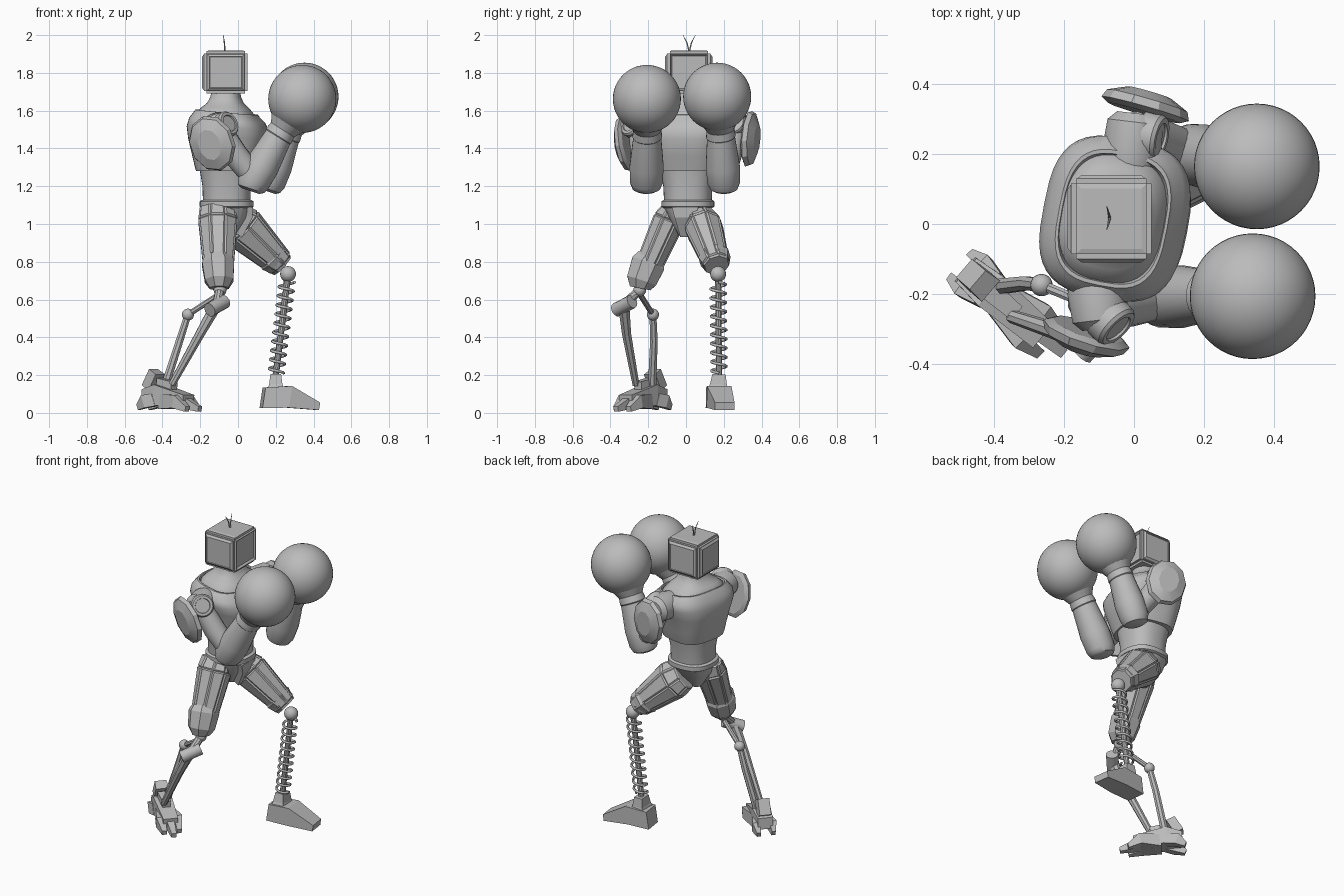
import bpy, bmesh, math
from mathutils import Vector, Matrix

if "Cube" in bpy.data.objects:
    bpy.data.objects.remove(bpy.data.objects["Cube"], do_unlink=True)

grey = bpy.data.materials.new("plain grey")
grey.use_nodes = True
grey.diffuse_color = (0.5, 0.5, 0.5, 1)
grey.node_tree.nodes["Principled BSDF"].inputs["Base Color"].default_value = grey.diffuse_color


def finish(name, bm, smooth=35):
    """Turn a bmesh into a shaded object."""
    bmesh.ops.recalc_face_normals(bm, faces=bm.faces[:])
    mesh = bpy.data.meshes.new(name)
    bm.to_mesh(mesh)
    bm.free()
    ob = bpy.data.objects.new(name, mesh)
    bpy.context.collection.objects.link(ob)
    mesh.materials.append(grey)
    if smooth:
        bpy.ops.object.select_all(action='DESELECT')
        ob.select_set(True)
        bpy.context.view_layer.objects.active = ob
        bpy.ops.object.shade_smooth_by_angle(angle=math.radians(smooth))
    return ob


def skin(rings):
    """Bridge equal rings of points and cap both ends."""
    bm = bmesh.new()
    loops = [[bm.verts.new(p) for p in ring] for ring in rings]
    n = len(loops[0])
    for a, b in zip(loops, loops[1:]):
        for i in range(n):
            bm.faces.new((a[i], a[(i + 1) % n], b[(i + 1) % n], b[i]))
    bm.faces.new(loops[0])
    bm.faces.new(loops[-1])
    bmesh.ops.recalc_face_normals(bm, faces=bm.faces[:])
    return bm


def tube(name, points, radii, n=16, up=(1, 0, 0), straight=False, panels=0, smooth=35):
    """Loft a polygon section along a path; radii are numbers or (side, up) pairs."""
    pts = [Vector(p) for p in points]
    rings = []
    for i, p in enumerate(pts):
        a, b = (pts[0], pts[-1]) if straight else (pts[max(i - 1, 0)], pts[min(i + 1, len(pts) - 1)])
        t = (b - a).normalized()
        side = t.cross(Vector(up)).normalized()
        v = side.cross(t)
        r = radii[i] if isinstance(radii, list) else radii
        rs, ru = r if isinstance(r, tuple) else (r, r)
        k = 1 / math.cos(math.pi / n)
        angles = [math.tau * (j + 0.5) / n for j in range(n)]
        rings.append([p + side * rs * k * math.cos(w) + v * ru * k * math.sin(w) for w in angles])
    bm = skin(rings)
    if panels:
        quads = [f for f in bm.faces if len(f.verts) == 4]
        bmesh.ops.inset_individual(bm, faces=quads, thickness=panels, depth=panels * 0.8)
    return finish(name, bm, smooth)


def shell(name, rings, power=2.0, yaw=0.0, n=40):
    """Stack of rounded rings (z, cx, cy, rx, ry, forward slope)."""
    out = []
    turn = Matrix.Rotation(math.radians(yaw), 3, 'Z')
    for z, cx, cy, rx, ry, slope in rings:
        ring = []
        for j in range(n):
            c, s = math.cos(math.tau * j / n), math.sin(math.tau * j / n)
            x = math.copysign(abs(c) ** (2 / power), c) * rx
            y = math.copysign(abs(s) ** (2 / power), s) * ry
            ring.append(turn @ Vector((x, y, 0)) + Vector((cx, cy, z - slope * x)))
        out.append(ring)
    return finish(name, skin(out), 40)


def ball(name, centre, r, seg=32):
    bm = bmesh.new()
    bmesh.ops.create_uvsphere(bm, u_segments=seg, v_segments=seg // 2, radius=r,
                              matrix=Matrix.Translation(centre))
    return finish(name, bm, 60)


# Head: bevelled box with raised side panels and a recessed screen
bm = bmesh.new()
bmesh.ops.create_cube(bm, size=1, matrix=Matrix.Translation((-0.065, 0.015, 1.803))
                      @ Matrix.Diagonal((0.23, 0.23, 0.225, 1)))
bmesh.ops.bevel(bm, geom=bm.edges[:], offset=0.014, segments=2, affect='EDGES')
bm.normal_update()
big = [f for f in bm.faces if f.calc_area() > 0.02]
screen = [f for f in big if f.normal.x > 0.9]
sides = [f for f in big if abs(f.normal.y) > 0.9 or f.normal.x < -0.9]
bmesh.ops.inset_individual(bm, faces=sides, thickness=0.004, depth=0)
bmesh.ops.inset_individual(bm, faces=sides, thickness=0.018, depth=0.01)
bmesh.ops.inset_individual(bm, faces=sides, thickness=0.003, depth=-0.004)
bmesh.ops.inset_individual(bm, faces=screen, thickness=0.006, depth=0)
bmesh.ops.inset_individual(bm, faces=screen, thickness=0.012, depth=-0.012)
bmesh.ops.inset_individual(bm, faces=[f for f in big if f.normal.z > 0.9], thickness=0.02, depth=0.004)
finish("head", bm, 0)
for label, s in (("left", 1), ("right", -1)):
    tube(label + "_antenna", [(-0.07, 0.017, 1.91), (-0.072, 0.017 + s * 0.012, 1.96),
                              (-0.078, 0.017 + s * 0.033, 2.0)], [0.004, 0.003, 0.001], 6)

# Neck, chest with ridged collar, abdomen, belt and pelvis
shell("neck", [(1.72, -0.065, 0.015, 0.07, 0.08, 0), (1.67, -0.065, 0.015, 0.08, 0.09, 0),
               (1.64, -0.067, 0.015, 0.095, 0.11, 0), (1.615, -0.065, 0.015, 0.122, 0.145, 0.04),
               (1.585, -0.062, 0.015, 0.148, 0.18, 0.08), (1.55, -0.06, 0.015, 0.155, 0.19, 0.08)], 2.5, -11)
shell("chest", [(1.28, -0.06, 0.01, 0.135, 0.145, 0), (1.28, -0.06, 0.012, 0.155, 0.165, 0),
                (1.295, -0.06, 0.012, 0.16, 0.17, 0), (1.36, -0.055, 0.015, 0.18, 0.185, 0),
                (1.45, -0.05, 0.015, 0.206, 0.205, 0.0), (1.51, -0.055, 0.015, 0.207, 0.232, 0.04),
                (1.55, -0.058, 0.015, 0.19, 0.232, 0.07), (1.58, -0.06, 0.015, 0.165, 0.205, 0.09),
                (1.592, -0.06, 0.015, 0.157, 0.195, 0.09), (1.592, -0.06, 0.015, 0.149, 0.184, 0.09),
                (1.57, -0.06, 0.015, 0.143, 0.178, 0.09)], 3, -11)
shell("abdomen", [(1.09, -0.06, 0.01, 0.125, 0.125, 0), (1.2, -0.06, 0.01, 0.128, 0.13, 0),
                  (1.3, -0.06, 0.01, 0.145, 0.15, 0)], 2.4)
shell("belt", [(1.085, -0.06, 0.01, 0.13, 0.13, 0), (1.092, -0.06, 0.01, 0.143, 0.14, 0),
               (1.12, -0.06, 0.01, 0.143, 0.14, 0), (1.127, -0.06, 0.01, 0.13, 0.13, 0)], 2.4)
shell("pelvis", [(1.09, -0.06, 0.01, 0.125, 0.13, 0), (1.03, -0.06, 0.005, 0.11, 0.1, 0),
                 (0.94, -0.06, 0.0, 0.05, 0.04, 0)], 3, n=12)
tube("crotch_plate", [(0.06, -0.005, 1.09), (0.058, -0.005, 1.04), (0.005, -0.005, 0.94)],
     [(0.07, 0.02), (0.055, 0.02), (0.025, 0.02)], 4, smooth=0)


# Arms: shoulder, upper arm, forearm, glove and armour plate
def arm(label, s, shoulder, hub, elbow, wrist, glove, plate, plate_normal):
    sh, el, wr, gl = (Vector(p) for p in (shoulder, elbow, wrist, glove))
    out = Vector((0.12, s, 0))
    tube(label + "_shoulder", [sh - out * 0.1, sh - out * 0.05, sh + out * 0.03, sh + out * 0.055],
         [0.075, 0.085, 0.08, 0.055], 20)
    h = Vector(hub).normalized()
    tube(label + "_shoulder_ring", [sh + h * 0.03, sh + h * 0.075, sh + h * 0.085, sh + h * 0.085, sh + h * 0.078],
         [0.07, 0.068, 0.06, 0.045, 0.043], 24, up=(0, 0, 1), straight=True)
    tube(label + "_upper_arm", [sh, sh.lerp(el, 0.5), el + Vector((0, 0, 0.03))], [0.06, 0.065, 0.06])
    tip = Vector((-0.015, 0, -0.045))
    tube(label + "_forearm", [el + tip, el + tip * 0.75, el, el.lerp(wr, 0.35), wr],
         [0.05, 0.072, 0.086, 0.09, 0.073], 20)
    d = (gl - wr).normalized()
    tube(label + "_cuff", [wr - d * 0.015, wr, wr + d * 0.04, wr + d * 0.1],
         [0.066, 0.078, 0.073, 0.105], 20)
    ball(label + "_glove", gl, 0.18, 48)
    c, nrm = Vector(plate), Vector(plate_normal).normalized()
    tube(label + "_shoulder_plate", [c - nrm * 0.025, c - nrm * 0.012, c + nrm * 0.012, c + nrm * 0.036],
         [(0.1, 0.12), (0.122, 0.145), (0.112, 0.135), (0.06, 0.08)], 10, up=(-0.3, 0, 1),
         straight=True, smooth=20)


arm("right", -1, (-0.1, -0.245, 1.505), (0.65, -0.65, 0.35), (0.08, -0.21, 1.22), (0.215, -0.205, 1.465),
    (0.34, -0.207, 1.662), (-0.14, -0.325, 1.425), (-0.35, -1, -0.2))
arm("left", 1, (0.0, 0.262, 1.52), (0.9, -0.2, 0.3), (0.165, 0.2, 1.22), (0.255, 0.185, 1.465),
    (0.352, 0.165, 1.674), (0.035, 0.342, 1.45), (0.28, 1, -0.05))

# Thighs: faceted tapered prisms with long raised panels
tube("right_thigh", [(-0.11, -0.06, 1.09), (-0.107, -0.09, 1.02), (-0.102, -0.235, 0.69)],
     [(0.05, 0.085), (0.078, 0.095), (0.06, 0.065)], 8, panels=0.01, smooth=0)
tube("right_knee_guard", [(-0.11, -0.185, 0.82), (-0.105, -0.2, 0.79), (-0.1, -0.235, 0.7), (-0.1, -0.243, 0.66)],
     [(0.075, 0.07), (0.09, 0.085), (0.08, 0.075), (0.055, 0.05)], 8, smooth=0)
tube("left_thigh", [(-0.035, 0.075, 1.03), (0.025, 0.095, 0.98), (0.225, 0.16, 0.79)],
     [(0.07, 0.09), (0.09, 0.108), (0.062, 0.066)], 8, panels=0.01, smooth=0)
tube("left_thigh_guard", [(0.17, 0.145, 0.84), (0.185, 0.15, 0.825), (0.235, 0.163, 0.78)],
     [0.072, 0.082, 0.062], 8, smooth=0)

# Left lower leg: knee ball, rod, coil spring
knee, ankle = Vector((0.265, 0.17, 0.735)), Vector((0.2, 0.175, 0.2))
ball("left_knee", knee, 0.042, 20)
tube("left_shin_rod", [knee, knee.lerp(ankle, 0.1), ankle], [0.022, 0.016, 0.016], 10)
turns, steps = 10, 18
coil = []
for i in range(turns * steps + 1):
    w = math.tau * i / steps
    coil.append(knee.lerp(ankle, 0.08 + 0.9 * i / (turns * steps))
                + Vector((math.cos(w), math.sin(w), 0)) * 0.04)
tube("left_shin_spring", coil, 0.0065, 6, up=(0, 0, 1), smooth=60)

# Left foot: wedge shoe and ankle block
tube("left_foot", [(0.13, 0.165, 0.08), (0.27, 0.175, 0.085), (0.425, 0.205, 0.035)],
     [(0.06, 0.055), (0.065, 0.058), (0.052, 0.02)], 4, up=(0, 0, 1), straight=True, smooth=0)
tube("left_ankle", [(0.2, 0.17, 0.12), (0.2, 0.172, 0.15), (0.2, 0.175, 0.205)],
     [(0.055, 0.045), (0.045, 0.035), (0.035, 0.028)], 4, straight=True, smooth=0)

# Right lower leg: joints and two pistons
ball("right_knee", (-0.095, -0.245, 0.65), 0.034, 20)
tube("right_knee_link", [(-0.095, -0.245, 0.65), (-0.11, -0.32, 0.58)], 0.024, 10)
tube("right_knee_pin", [(-0.15, -0.37, 0.545), (-0.07, -0.285, 0.59)], 0.036, 12, up=(0, 0, 1))
tube("right_front_piston", [(-0.115, -0.33, 0.57), (-0.2, -0.315, 0.42), (-0.35, -0.265, 0.15)],
     [0.03, 0.024, 0.018], 8, smooth=0)
ball("right_rear_joint", (-0.265, -0.175, 0.52), 0.032, 20)
tube("right_rear_link", [(-0.095, -0.245, 0.63), (-0.265, -0.175, 0.52)], 0.014, 8, up=(0, 0, 1))
tube("right_rear_piston", [(-0.265, -0.175, 0.52), (-0.31, -0.17, 0.38), (-0.39, -0.18, 0.13)],
     [0.018, 0.02, 0.022], 8, smooth=0)

# Right foot: blocky body, heel fin and splayed claws
heel, ahead, across = Vector((-0.46, -0.15, 0)), Vector((0.76, -0.65, 0)), Vector((0.65, 0.76, 0))


def foot_point(f, a, z):
    return heel + ahead * f + across * a + Vector((0, 0, z))


def claw(name, path, radii):
    tube(name, [foot_point(*p) for p in path], radii, 4, up=(0, 0, 1), straight=True, smooth=0)


claw("right_foot_body", [(-0.03, 0, 0.09), (0.06, 0, 0.095), (0.26, 0, 0.065)],
     [(0.045, 0.035), (0.055, 0.055), (0.045, 0.03)])
claw("right_heel_fin", [(-0.01, 0, 0.19), (0.04, 0, 0.16)], [(0.035, 0.05), (0.04, 0.05)])
claw("right_ankle", [(0.06, 0, 0.14), (0.16, 0, 0.13)], [(0.03, 0.045), (0.025, 0.035)])
for i, a in enumerate((-1, 0, 1)):
    reach = 0.34 - 0.05 * abs(a)
    claw("right_toe_%d" % (i + 1),
         [(0.1, a * 0.03, 0.06), (0.22, a * 0.052, 0.06), (reach, a * 0.045, 0.02)],
         [(0.022, 0.04), (0.026, 0.035), (0.015, 0.014)])
for label, a in (("inner", 1), ("outer", -1)):
    claw("right_%s_heel_claw" % label,
         [(0.06, a * 0.035, 0.07), (0.0, a * 0.05, 0.06), (-0.05, a * 0.045, 0.03)],
         [(0.022, 0.035), (0.022, 0.035), (0.012, 0.015)])
